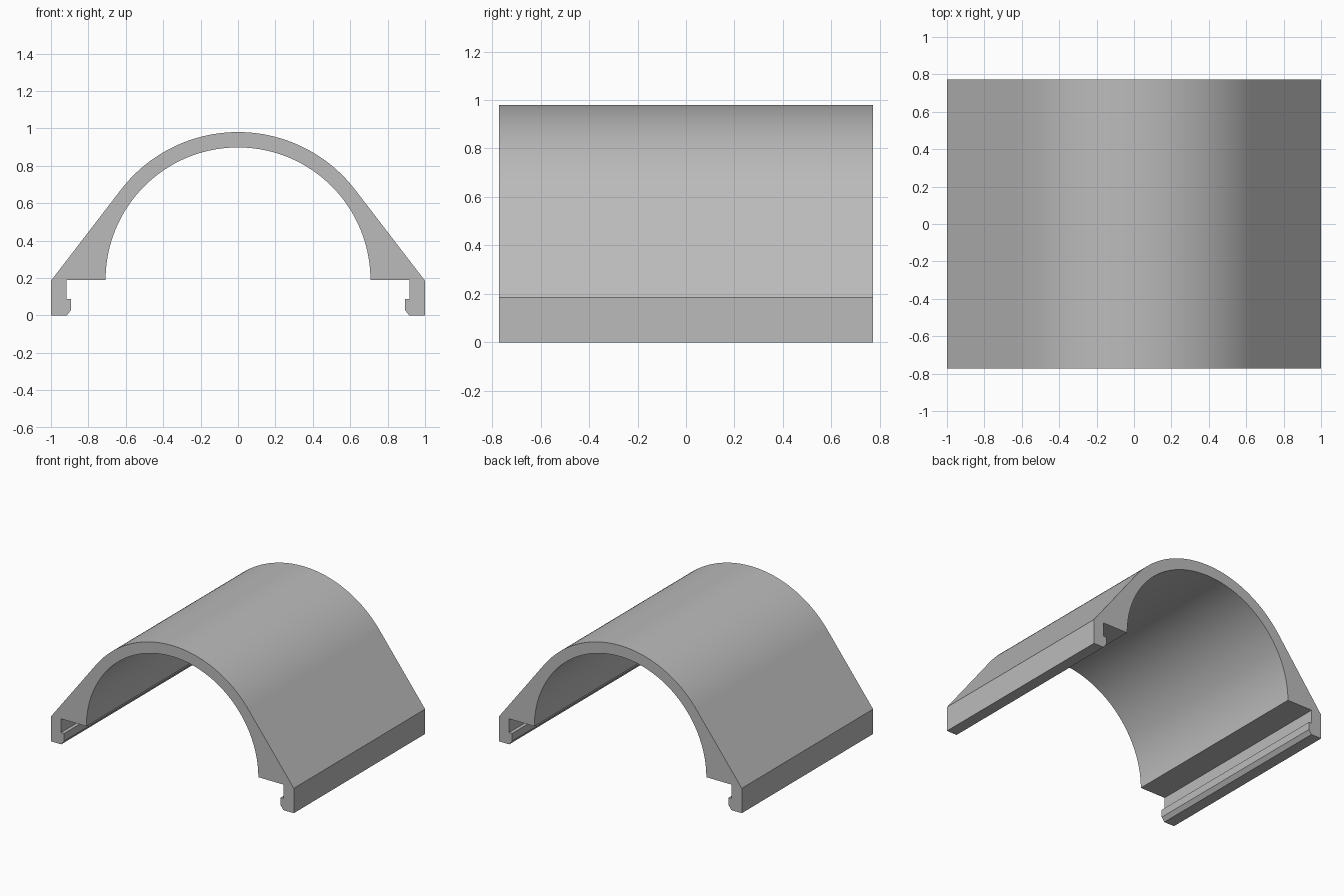
import bpy
import bmesh
from math import acos, cos, sin, pi
from mathutils import Vector

cube = bpy.data.objects.get("Cube")
if cube:
    bpy.data.objects.remove(cube, do_unlink=True)

HALF_LENGTH = 0.772
SPRING_Z = 0.19          # height of the arch centre
INNER_R, OUTER_R = 0.708, 0.79
SEGMENTS = 64


def arc(radius, start, end):
    """Points on a circle about the arch centre."""
    steps = [start + (end - start) * i / SEGMENTS for i in range(SEGMENTS + 1)]
    return [(radius * cos(a), SPRING_Z + radius * sin(a)) for a in steps]


def mirrored(points):
    return [(-x, z) for x, z in reversed(points)]


# Clip foot with a hooked lip, from the inner arch edge to the outer shoulder
foot = [(0.917, SPRING_Z), (0.917, 0.087), (0.892, 0.087), (0.892, 0.03),
        (0.915, 0), (1, 0), (1, 0.185)]

# Outer arc begins where the sloping flank is tangent to it
tangent = acos(OUTER_R)
profile = (foot + arc(OUTER_R, tangent, pi - tangent)
           + mirrored(foot) + arc(INNER_R, pi, 0))

# Extrude the section along the length
bm = bmesh.new()
section = bm.faces.new([bm.verts.new((x, -HALF_LENGTH, z)) for x, z in profile])
extruded = bmesh.ops.extrude_face_region(bm, geom=[section], use_keep_orig=True)
moved = [v for v in extruded["geom"] if isinstance(v, bmesh.types.BMVert)]
bmesh.ops.translate(bm, verts=moved, vec=Vector((0, 2 * HALF_LENGTH, 0)))
bmesh.ops.recalc_face_normals(bm, faces=bm.faces)
mesh = bpy.data.meshes.new("arched_cover")
bm.to_mesh(mesh)
bm.free()

# Plain grey finish
grey = bpy.data.materials.new("grey")
grey.use_nodes = True
colour = (0.5, 0.5, 0.5, 1)
grey.diffuse_color = colour
grey.node_tree.nodes["Principled BSDF"].inputs["Base Color"].default_value = colour
mesh.materials.append(grey)

cover = bpy.data.objects.new("arched_cover", mesh)
bpy.context.collection.objects.link(cover)
bpy.ops.object.select_all(action="DESELECT")
cover.select_set(True)
bpy.context.view_layer.objects.active = cover
bpy.ops.object.shade_smooth_by_angle(angle=pi / 6)
